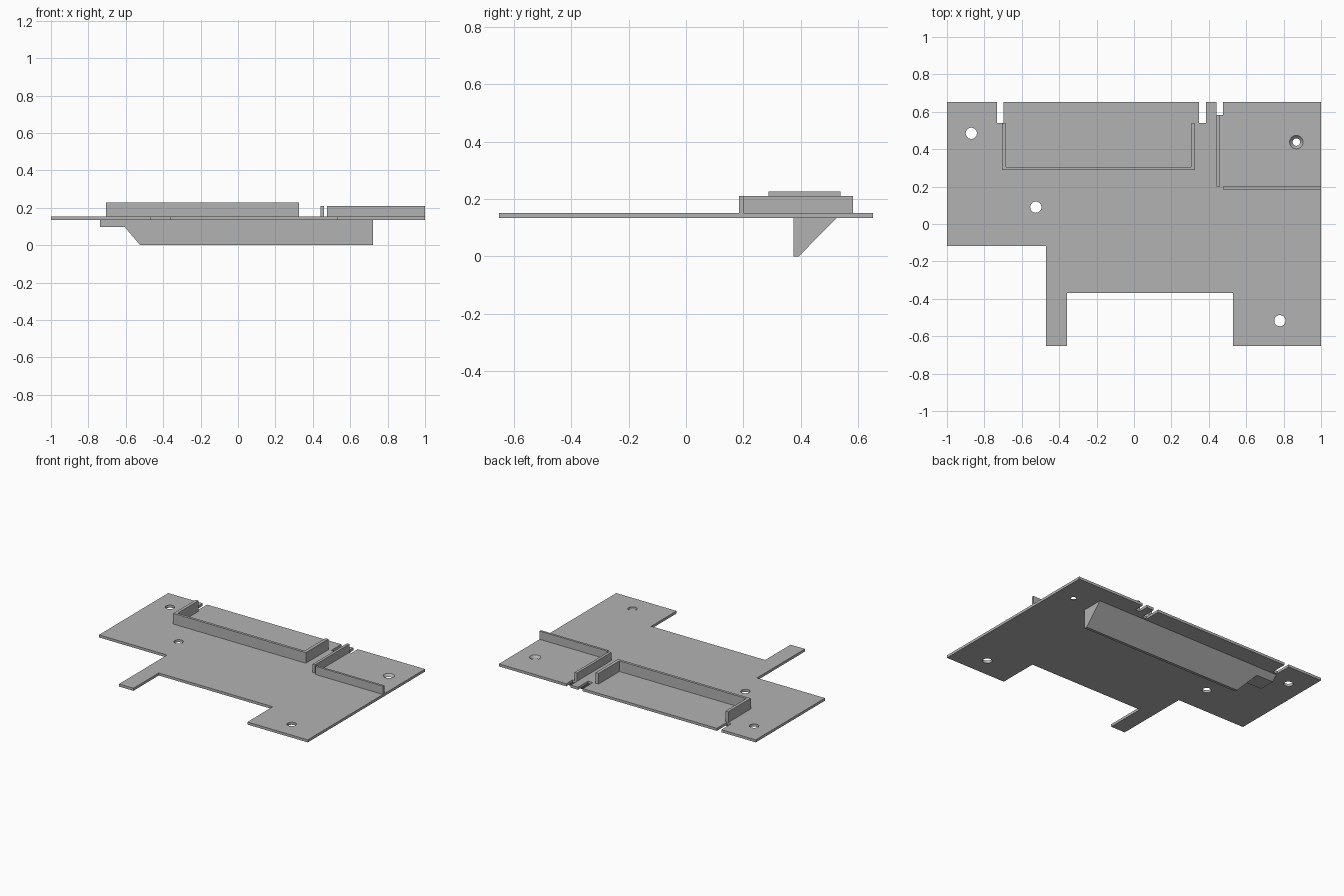
import bpy, bmesh
from mathutils import Vector

if "Cube" in bpy.data.objects:
    bpy.data.objects.remove(bpy.data.objects["Cube"], do_unlink=True)

grey = bpy.data.materials.new("plain grey")
grey.use_nodes = True
grey.diffuse_color = (0.45, 0.45, 0.45, 1)
grey.node_tree.nodes["Principled BSDF"].inputs["Base Color"].default_value = grey.diffuse_color

BOTTOM, TOP, EDGE = 0.134, 0.152, 0.652


def finish(name, bm):
    bmesh.ops.recalc_face_normals(bm, faces=bm.faces)
    mesh = bpy.data.meshes.new(name)
    bm.to_mesh(mesh)
    bm.free()
    mesh.materials.append(grey)
    obj = bpy.data.objects.new(name, mesh)
    bpy.context.scene.collection.objects.link(obj)
    return obj


def prism(name, outline, axis, low, high):
    """Extrude a 2D outline along the x, y or z axis."""
    place = {"x": lambda a, b: (low, a, b),
             "y": lambda a, b: (a, low, b),
             "z": lambda a, b: (a, b, low)}[axis]
    bm = bmesh.new()
    face = bm.faces.new([bm.verts.new(place(a, b)) for a, b in outline])
    moved = bmesh.ops.extrude_face_region(bm, geom=[face])["geom"]
    step = Vector([(high - low) * (axis == k) for k in "xyz"])
    bmesh.ops.translate(bm, vec=step, verts=[v for v in moved if isinstance(v, bmesh.types.BMVert)])
    return finish(name, bm)


def drill(name, x, y, lower, upper):
    """Round cutter whose radius matches at the plate's two faces."""
    slope = (upper - lower) / 2
    bm = bmesh.new()
    bmesh.ops.create_cone(bm, cap_ends=True, segments=32, radius1=lower - slope,
                          radius2=upper + slope, depth=2 * (TOP - BOTTOM))
    bmesh.ops.translate(bm, vec=(x, y, (TOP + BOTTOM) / 2), verts=bm.verts)
    return finish(name, bm)


def carve(obj, cutters, operation):
    """Apply exact booleans and remove the cutters."""
    for cutter in cutters:
        cutter.hide_render = True
        mod = obj.modifiers.new("cut", "BOOLEAN")
        mod.operation, mod.solver, mod.object = operation, "EXACT", cutter
    graph = bpy.context.evaluated_depsgraph_get()
    mesh = bpy.data.meshes.new_from_object(obj.evaluated_get(graph))
    obj.modifiers.clear()
    obj.data = mesh
    for cutter in cutters:
        bpy.data.objects.remove(cutter, do_unlink=True)


# Base plate outline: front legs first, then three slots along the back edge
outline = [(-1, -0.118), (-0.47, -0.118), (-0.47, -EDGE), (-0.358, -EDGE),
           (-0.358, -0.37), (0.53, -0.37), (0.53, -EDGE), (1, -EDGE), (1, EDGE)]
for right, left, depth in [(0.441, 0.476, 0.583), (0.348, 0.385, 0.54), (-0.732, -0.697, 0.54)]:
    outline += [(left, EDGE), (left, depth), (right, depth), (right, EDGE)]
outline.append((-1, EDGE))
plate = prism("base_plate", outline, "z", BOTTOM, TOP)

# Screw holes, the last one countersunk
holes = [(-0.87, 0.485, 0.03, 0.03), (-0.525, 0.09, 0.03, 0.03),
         (0.78, -0.517, 0.03, 0.03), (0.868, 0.438, 0.02, 0.036)]
carve(plate, [drill("hole_cutter", *h) for h in holes], "DIFFERENCE")

# U-shaped wall, open to the back
prism("u_wall", [(-0.706, 0.288), (0.327, 0.288), (0.327, 0.538), (0.304, 0.538),
                 (0.304, 0.306), (-0.684, 0.306), (-0.684, 0.538), (-0.706, 0.538)],
      "z", TOP, 0.227)

# Two straight walls at the left back corner
for name, x0, x1, y0, y1 in [("upright_rib", 0.441, 0.46, 0.2, 0.583),
                             ("cross_rib", 0.476, 1, 0.184, 0.2)]:
    prism(name, [(x0, y0), (x1, y0), (x1, y1), (x0, y1)], "z", TOP, 0.21)

# Wedge below the plate: sloped section trimmed to its stepped front shape
wedge = prism("under_wedge", [(0.374, BOTTOM), (0.374, 0), (0.393, 0), (0.525, BOTTOM)],
              "x", -0.738, 0.722)
front_shape = [(-0.8, 0.2), (-0.8, 0.098), (-0.607, 0.098), (-0.523, 0),
               (-0.523, -0.1), (0.8, -0.1), (0.8, 0.2)]
carve(wedge, [prism("wedge_cutter", front_shape, "y", 0.3, 0.6)], "INTERSECT")
